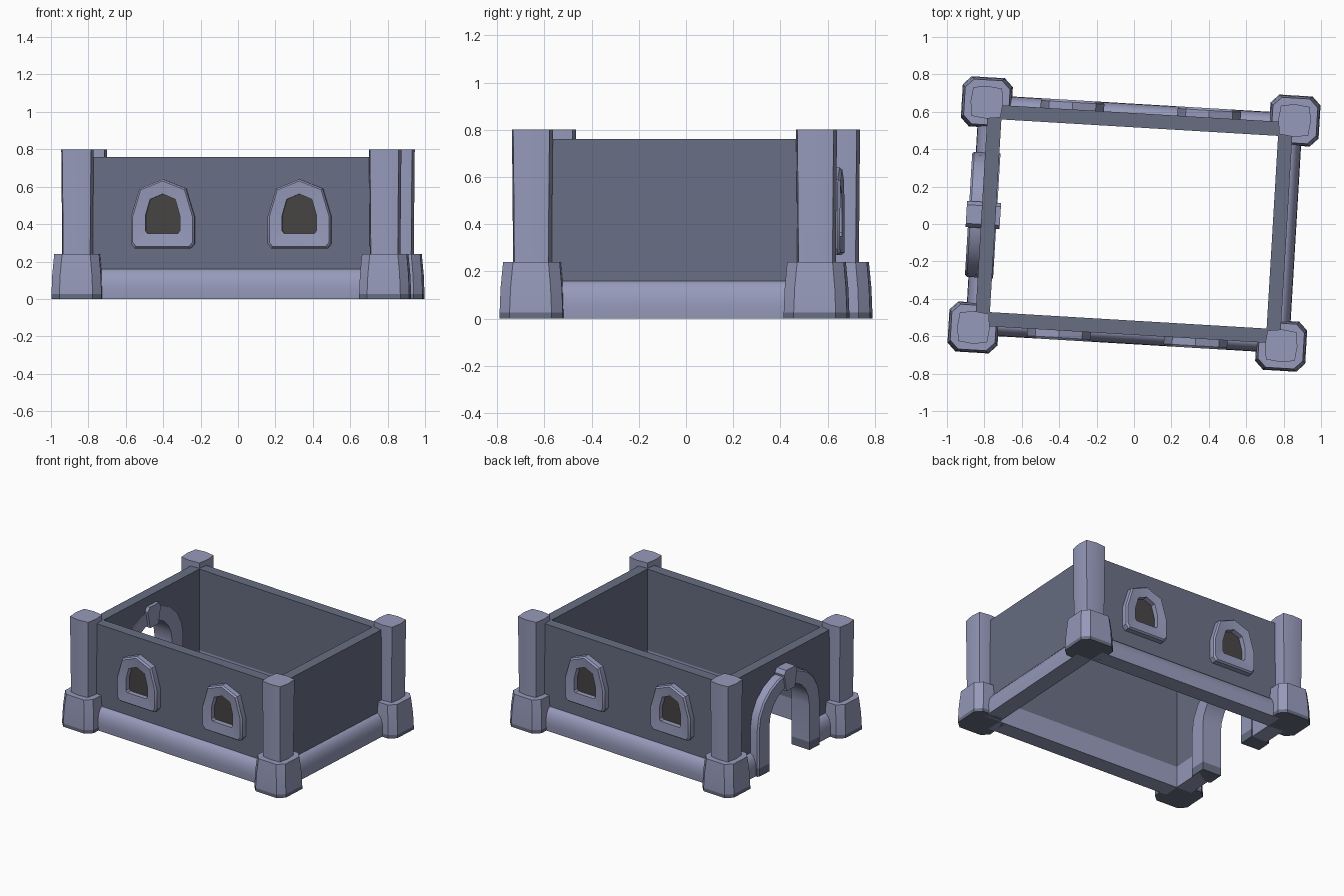
import bpy, bmesh, math
from mathutils import Matrix

if "Cube" in bpy.data.objects:
    bpy.data.objects.remove(bpy.data.objects["Cube"])

TURN = Matrix.Rotation(math.radians(-3.4), 4, 'Z')   # whole building sits slightly turned
HX, HY, THICK = 0.817, 0.592, 0.076                  # outer wall faces, wall thickness
CX, CY = 0.824, 0.603                                # corner pillar centres


def material(name, rgb):
    m = bpy.data.materials.new(name)
    m.diffuse_color = (*rgb, 1)
    m.use_nodes = True
    m.node_tree.nodes["Principled BSDF"].inputs["Base Color"].default_value = m.diffuse_color
    return m


STONE = material("light_stone", (0.305, 0.323, 0.49))
WALL = material("dark_wall", (0.138, 0.156, 0.228))
PANE = material("window_dark", (0.062, 0.057, 0.057))


def loft(name, loops, mat, ring=True, wrap=False, caps=True, dark_below=None):
    """Skin a list of point loops; faces lower than dark_below take the wall colour."""
    bm = bmesh.new()
    vs = [[bm.verts.new(p) for p in loop] for loop in loops]
    n = len(vs[0])
    rows = len(vs) if wrap else len(vs) - 1
    for i in range(rows):
        a, b = vs[i], vs[(i + 1) % len(vs)]
        for j in range(n if ring else n - 1):
            k = (j + 1) % n
            bm.faces.new((a[j], a[k], b[k], b[j]))
    if caps:
        bm.faces.new(vs[0])
        bm.faces.new(vs[-1][::-1])
    bmesh.ops.recalc_face_normals(bm, faces=bm.faces)
    if dark_below is not None:
        for f in bm.faces:
            f.material_index = int(f.calc_center_median().z < dark_below)
    me = bpy.data.meshes.new(name)
    bm.to_mesh(me)
    bm.free()
    me.transform(TURN)
    me.materials.append(mat)
    if dark_below is not None:
        me.materials.append(WALL)
    ob = bpy.data.objects.new(name, me)
    bpy.context.collection.objects.link(ob)
    return ob


def on_side(side, u, d, z):
    """Point u along a side, d outwards from the centre."""
    return {"front": (u, -d, z), "back": (-u, d, z),
            "right": (d, u, z), "left": (-d, -u, z)}[side]


def slab(name, side, outline, d0, d1, mat):
    return loft(name, [[on_side(side, u, d, z) for u, z in outline] for d in (d0, d1)], mat)


def arch(half, spring, top, foot=0.0, steps=10):
    """Arched opening outline from one foot to the other."""
    pts = [(half, foot), (half, foot + 0.06)]
    for i in range(steps + 1):
        a = math.pi * i / steps
        pts.append((half * math.cos(a), spring + (top - spring) * math.sin(a)))
    return pts + [(-half, foot + 0.06), (-half, foot)]


# walls
for side, D, L in (("front", HY, HX), ("back", HY, HX),
                   ("right", HX, HY - THICK), ("left", HX, HY - THICK)):
    outline = [(L, 0.16), (L, 0.76), (-L, 0.76), (-L, 0.16)]
    if side == "left":
        outline += arch(0.27, 0.33, 0.60, 0.16)[::-1]
    slab(side + "_wall", side, outline, D - THICK, D, WALL)

# rounded skirting, broken at the doorway
PROFILE = [(-THICK, 0), (0.046, 0), (0.05, 0.05), (0.047, 0.09), (0.036, 0.125),
           (0.018, 0.15), (0, 0.16), (-THICK, 0.16)]
for side, D, L in (("front", HY, HX), ("back", HY, HX), ("right", HX, HY), ("left", HX, HY)):
    E = L - THICK
    spans = [(-E, -0.27), (0.27, E)] if side == "left" else [(-E, E)]
    for a, b in spans:
        loft(side + "_skirting", [[on_side(side, u, D + d, z) for d, z in PROFILE]
                                  for u in (a, b)], STONE)

# hidden cutter that keeps the pillar bases out of the room
room = loft("room_cutter", [[(x * 0.752, y * 0.527, z) for x, y in
                             ((1, 1), (-1, 1), (-1, -1), (1, -1))] for z in (-0.1, 1)], STONE)
room.hide_render = True
room.hide_viewport = True


def chamfered(cx, cy, h, c, z):
    k = h - c
    return [(cx + x, cy + y, z) for x, y in ((h, -k), (h, k), (k, h), (-k, h),
                                             (-h, k), (-h, -k), (-k, -h), (k, -h))]


def bulged(cx, cy, h, z):
    m = h + 0.007
    k = h - 0.003
    return [(cx + x, cy + y, z) for x, y in ((m, 0), (k, k), (0, m), (-k, k),
                                             (-m, 0), (-k, -k), (0, -m), (k, -k))]


# corner pillars
for sx in (-1, 1):
    for sy in (-1, 1):
        x, y = sx * CX, sy * CY
        base = loft("pillar_base", [chamfered(x, y, h, 0.045, z) for z, h in
                                    ((0, 0.134), (0.025, 0.134), (0.13, 0.13), (0.24, 0.12))],
                    STONE, dark_below=0.02)
        cut = base.modifiers.new("room", 'BOOLEAN')
        cut.operation = 'DIFFERENCE'
        cut.object = room
        loft("pillar_shaft", [bulged(x, y, h, z) for z, h in
                              ((0.2, 0.075), (0.5, 0.077), (0.8, 0.08))], STONE)

# windows: bevelled frame ring and dark pane
OUT = [(-0.17, 0.295), (-0.15, 0.27), (0.15, 0.27), (0.17, 0.295), (0.17, 0.44),
       (0.125, 0.59), (0, 0.64), (-0.125, 0.59), (-0.17, 0.44)]
FRONT = [(u * 0.94, 0.45 + (z - 0.45) * 0.95) for u, z in OUT]
IN = [(u * 0.54, 0.35 + (z - 0.27) * 0.57) for u, z in OUT]
for side in ("front", "back"):
    for u0 in (-0.366, 0.366):
        rings = ((OUT, HY - 0.01), (OUT, 0.63), (FRONT, 0.642), (IN, 0.635), (IN, HY - 0.01))
        loft("window_frame", [[on_side(side, u0 + u, d, z) for u, z in o] for o, d in rings],
             STONE, wrap=True, caps=False)
        slab("window_pane", side, [(u0 + u * 1.03, z) for u, z in IN], HY - 0.001, HY + 0.006, PANE)

# door surround on the left side
outer, inner = arch(0.335, 0.34, 0.655), arch(0.215, 0.34, 0.56)
mid_o = arch(0.325, 0.34, 0.645)
section = ((outer, 0.735), (outer, 0.875), (mid_o, 0.886), (inner, 0.886), (inner, 0.735))
loft("door_arch", [[on_side("left", o[i][0], d, o[i][1]) for o, d in section]
                   for i in range(len(outer))], STONE, dark_below=0.055)

# keystone
KEY = [(-0.045, 0.535), (0.045, 0.535), (0.07, 0.66), (0.05, 0.69), (-0.05, 0.69), (-0.07, 0.66)]
slab("keystone", "left", KEY, 0.716, 0.898, STONE)

# smooth shading with crisp corners
for ob in bpy.context.collection.objects:
    if ob != room:
        ob.select_set(True)
        bpy.context.view_layer.objects.active = ob
bpy.ops.object.shade_smooth_by_angle(angle=math.radians(35))
